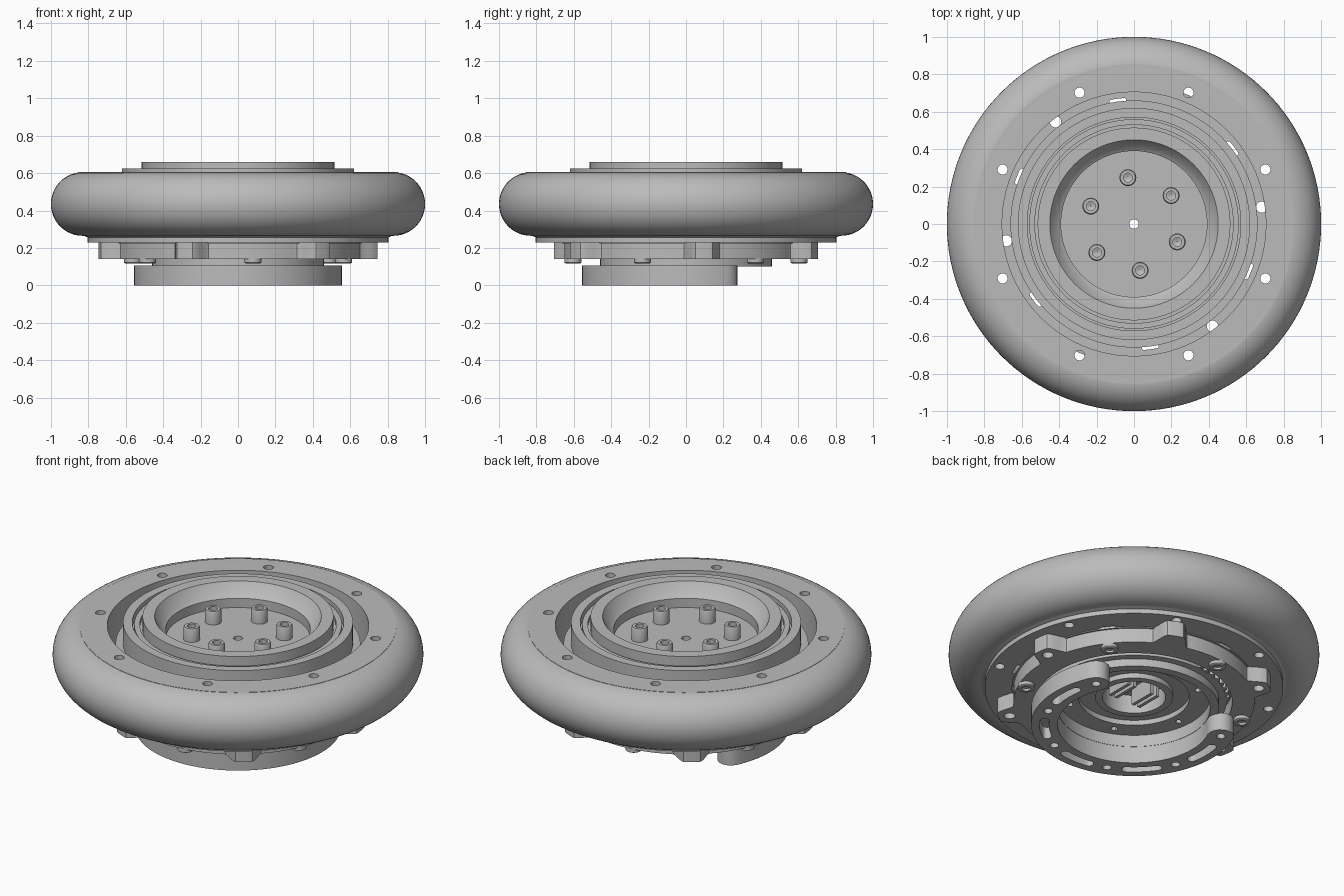
import bpy, bmesh
from math import sin, cos, pi, radians

cube = bpy.data.objects.get("Cube")
if cube:
    bpy.data.objects.remove(cube, do_unlink=True)

grey = bpy.data.materials.new("plain grey")
grey.use_nodes = True
COLOUR = (0.5, 0.5, 0.5, 1)
grey.diffuse_color = COLOUR
grey.node_tree.nodes["Principled BSDF"].inputs["Base Color"].default_value = COLOUR


def polar(r, deg):
    return r * cos(radians(deg)), r * sin(radians(deg))


def steps(start, end, count):
    return [start + (end - start) * i / count for i in range(count + 1)]


def add_revolve(bm, profile, segs=96, centre=(0, 0)):
    """Closed cross-section of (radius, z) points turned about z."""
    rings = []
    for i in range(segs):
        a = 2 * pi * i / segs
        rings.append([bm.verts.new((centre[0] + r * cos(a), centre[1] + r * sin(a), z))
                      for r, z in profile])
    n = len(profile)
    for i in range(segs):
        p, q = rings[i], rings[(i + 1) % segs]
        for j in range(n):
            k = (j + 1) % n
            bm.faces.new((p[j], q[j], q[k], p[k]))


def add_prism(bm, outline, z0, z1):
    """Upright prism over a flat outline."""
    low = [bm.verts.new((x, y, z0)) for x, y in outline]
    high = [bm.verts.new((x, y, z1)) for x, y in outline]
    bm.faces.new(low)
    bm.faces.new(high)
    n = len(outline)
    for i in range(n):
        j = (i + 1) % n
        bm.faces.new((low[i], low[j], high[j], high[i]))


def circle(r, deg, size, sides=20):
    cx, cy = polar(r, deg)
    return [(cx + size * cos(2 * pi * i / sides), cy + size * sin(2 * pi * i / sides))
            for i in range(sides)]


def arc_band(r0, r1, a0, a1, count):
    """Curved band with rounded ends."""
    mid, half = (r0 + r1) / 2, (r1 - r0) / 2
    pts = [polar(r1, a) for a in steps(a0, a1, count)]
    cx, cy = polar(mid, a1)
    for t in steps(0, 180, 8)[1:-1]:
        dx, dy = polar(half, a1 + t)
        pts.append((cx + dx, cy + dy))
    pts += [polar(r0, a) for a in steps(a1, a0, count)]
    cx, cy = polar(mid, a0)
    for t in steps(180, 360, 8)[1:-1]:
        dx, dy = polar(half, a0 + t)
        pts.append((cx + dx, cy + dy))
    return pts


def finish(bm, name):
    bmesh.ops.recalc_face_normals(bm, faces=bm.faces)
    mesh = bpy.data.meshes.new(name)
    bm.to_mesh(mesh)
    bm.free()
    mesh.materials.append(grey)
    ob = bpy.data.objects.new(name, mesh)
    bpy.context.collection.objects.link(ob)
    return ob


def cut_and_smooth(ob, *cutters):
    bpy.ops.object.select_all(action='DESELECT')
    bpy.context.view_layer.objects.active = ob
    ob.select_set(True)
    for cutter in cutters:
        mod = ob.modifiers.new("holes", 'BOOLEAN')
        mod.operation = 'DIFFERENCE'
        mod.solver = 'EXACT'
        mod.object = cutter
        bpy.ops.object.modifier_apply(modifier=mod.name)
    bpy.ops.object.shade_smooth_by_angle(angle=radians(30))


def revolved(name, profile, segs, *cutters):
    bm = bmesh.new()
    add_revolve(bm, profile, segs)
    cut_and_smooth(finish(bm, name), *cutters)


# Cutters: outer bolt holes, then lug holes with thin slots beside the hub
LUGS = [7.5 + 60 * i for i in range(6)]
BOLTS = [37.5 + 60 * i for i in range(6)]
bm = bmesh.new()
for i in range(8):
    add_prism(bm, circle(0.76, 22.5 + 45 * i, 0.027), 0.1, 0.8)
rim_holes = finish(bm, "rim_hole_cutter")
bm = bmesh.new()
for a in LUGS:
    if a % 180 != 67.5:
        add_prism(bm, circle(0.688, a, 0.03), 0.1, 0.5)
for a in BOLTS:
    add_prism(bm, arc_band(0.653, 0.675, a - 3, a + 3, 6), 0.1, 0.5)
lug_holes = finish(bm, "lug_hole_cutter")

# Tyre with a half-round tread
tread = [(0.83 + 0.17 * cos(radians(t)), 0.435 + 0.17 * sin(radians(t)))
         for t in steps(-90, 90, 24)]
revolved("tyre", [(0.8, 0.265)] + tread + [(0.8, 0.605)], 128)

# Wheel rim and the plate under it
revolved("wheel_rim", [(0.705, 0.25), (0.705, 0.605), (0.855, 0.605), (0.855, 0.28),
                       (0.79, 0.25)], 96, rim_holes)
revolved("lower_plate", [(0.6, 0.23), (0.805, 0.23), (0.805, 0.266), (0.6, 0.266)], 96,
         rim_holes, lug_holes)

# Lobed mounting ring with rounded lugs
bm = bmesh.new()
outline = []
for i in range(360):
    off = abs((i - 7.5 + 30) % 60 - 30)
    blend = min(max((9 - off) / 6, 0), 1)
    outline.append(polar(0.65 + 0.098 * blend * blend * (3 - 2 * blend), i))
add_prism(bm, outline, 0.14, 0.232)
ring = finish(bm, "lobed_ring")
bm = bmesh.new()
add_prism(bm, circle(0, 0, 0.53, 96), 0.1, 0.3)
bore = finish(bm, "bore_cutter")
cut_and_smooth(ring, bore, lug_holes)

# Hub: deep top dish, bearing grooves and recessed underside
hub_profile = [
    (0.025, 0.53), (0.39, 0.53), (0.39, 0.585), (0.413, 0.6), (0.45, 0.66), (0.515, 0.66),
    (0.515, 0.585), (0.53, 0.585), (0.53, 0.61), (0.56, 0.61), (0.56, 0.58),
    (0.57, 0.58), (0.57, 0.625), (0.62, 0.625), (0.62, 0.5), (0.66, 0.5),
    (0.66, 0.225), (0.5, 0.225), (0.5, 0.145), (0.46, 0.145), (0.46, 0.1),
    (0.41, 0.1), (0.41, 0.17), (0.3, 0.17), (0.3, 0.2),
    (0.21, 0.2), (0.21, 0.17), (0.17, 0.17), (0.17, 0.28), (0.025, 0.28)]
bm = bmesh.new()
for i in range(6):
    add_prism(bm, circle(0.355, 7.5 + 60 * i, 0.018, 12), 0.1, 0.24)
small_holes = finish(bm, "small_hole_cutter")
revolved("hub", hub_profile, 96, small_holes)

# Connector fins in the underside recess
bm = bmesh.new()
for x in (-0.1, -0.06, 0.06, 0.1):
    add_prism(bm, [(x - 0.01, -0.08), (x + 0.01, -0.08), (x + 0.01, 0.08), (x - 0.01, 0.08)],
              0.18, 0.285)
cut_and_smooth(finish(bm, "connector_fins"))

# Row of small rollers on the open side of the hub
bm = bmesh.new()
for i in range(8):
    add_prism(bm, circle(0.5, 95 + 6 * i, 0.018, 12), 0.146, 0.19)
cut_and_smooth(finish(bm, "rollers"))


# Socket bolts in the dish and under the lobed ring
def bolts(name, r, base, height):
    bm = bmesh.new()
    bevel = height * 0.12
    for a in BOLTS:
        add_revolve(bm, [(0.001, base), (0.045, base), (0.045, base + height - bevel),
                         (0.04, base + height), (0.024, base + height),
                         (0.024, base + height * 0.5), (0.001, base + height * 0.4)],
                    24, polar(r, a))
    cut_and_smooth(finish(bm, name))


bolts("dish_bolts", 0.25, 0.525, 0.083)
bolts("underside_bolts", 0.61, 0.145, -0.027)

# Open C-shaped foot with slots and bolt holes
bm = bmesh.new()
for off in (-90, -45, 0, 45, 90):
    add_prism(bm, arc_band(0.46, 0.51, 260 + off, 280 + off, 10), -0.1, 0.07)
for off in (-115, -67.5, -22.5, 22.5, 67.5, 115):
    add_prism(bm, circle(0.485, 270 + off, 0.024), -0.1, 0.07)
foot_holes = finish(bm, "foot_cutter")
bm = bmesh.new()
add_prism(bm, arc_band(0.412, 0.555, 270 - 115, 270 + 115, 80), 0, 0.105)
cut_and_smooth(finish(bm, "c_shaped_foot"), foot_holes)

for helper in (rim_holes, lug_holes, bore, small_holes, foot_holes):
    bpy.data.objects.remove(helper, do_unlink=True)
